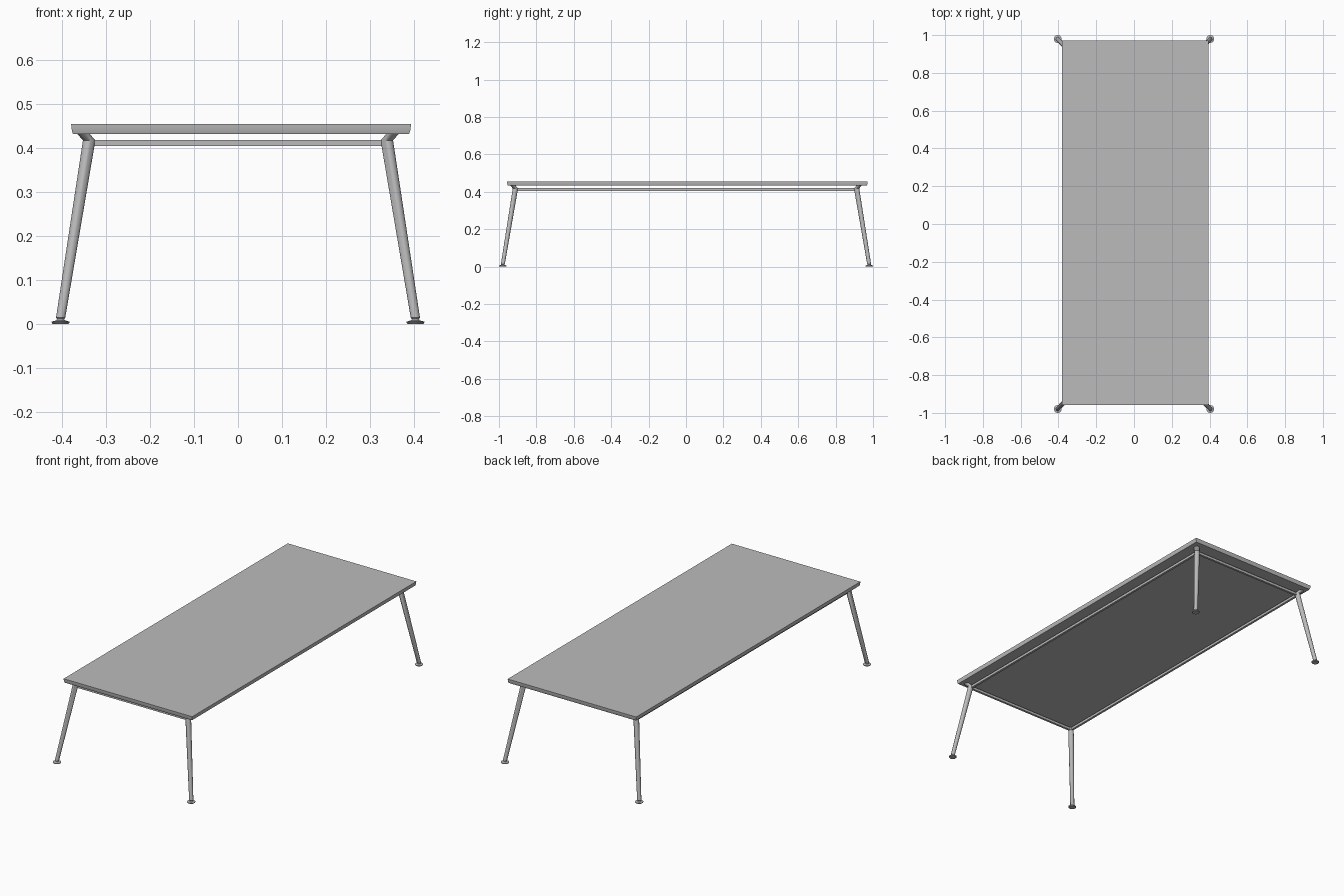
import bpy, bmesh, math

old = bpy.data.objects.get("Cube")
if old:
    bpy.data.objects.remove(old, do_unlink=True)

grey = bpy.data.materials.new("satin grey")
grey.use_nodes = True
colour = (0.5, 0.5, 0.5, 1)
grey.diffuse_color = colour
grey.node_tree.nodes["Principled BSDF"].inputs["Base Color"].default_value = colour


def loft(name, rings, smooth=False, mirror=False):
    """Skin a stack of equal-length point rings and cap both ends."""
    bm = bmesh.new()
    loops = [[bm.verts.new(p) for p in ring] for ring in rings]
    n = len(loops[0])
    for a, b in zip(loops, loops[1:]):
        for i in range(n):
            j = (i + 1) % n
            bm.faces.new((a[i], a[j], b[j], b[i]))
    bm.faces.new(loops[0][::-1])
    bm.faces.new(loops[-1])
    bmesh.ops.recalc_face_normals(bm, faces=bm.faces)
    mesh = bpy.data.meshes.new(name)
    bm.to_mesh(mesh)
    bm.free()
    mesh.materials.append(grey)
    obj = bpy.data.objects.new(name, mesh)
    bpy.context.collection.objects.link(obj)
    if smooth:
        bpy.ops.object.select_all(action="DESELECT")
        obj.select_set(True)
        bpy.context.view_layer.objects.active = obj
        bpy.ops.object.shade_smooth_by_angle(angle=math.radians(35))
    if mirror:
        mod = obj.modifiers.new("Mirror", "MIRROR")
        mod.use_axis = (True, True, False)
    return obj


def circle(x, y, z, r, n=20):
    return [(x + r * math.cos(2 * math.pi * i / n),
             y + r * math.sin(2 * math.pi * i / n), z) for i in range(n)]


def rect(cx, cy, hx, hy, z):
    return [(cx - hx, cy - hy, z), (cx + hx, cy - hy, z),
            (cx + hx, cy + hy, z), (cx - hx, cy + hy, z)]


# Tabletop with its edge curving in slightly towards the underside
profile = [(0.433, 0.004), (0.439, 0.002), (0.447, 0.0007), (0.455, 0)]
loft("tabletop", [rect(0.007, 0.007, 0.387 - i, 0.964 - i, z) for z, i in profile],
     smooth=True)

# Splayed tapering legs, bent outward at the top to carry the tabletop
loft("legs", [circle(0.404, 0.979, 0.011, 0.008),
              circle(0.404, 0.979, 0.014, 0.0105),
              circle(0.339, 0.912, 0.418, 0.0142),
              circle(0.353, 0.926, 0.434, 0.0142)], smooth=True, mirror=True)

# Levelling feet: flat disc, sloping shoulder and short stem
foot = [(0, 0.018), (0.003, 0.0205), (0.005, 0.0205), (0.008, 0.010), (0.013, 0.006)]
loft("feet", [circle(0.404, 0.9795, z, r) for z, r in foot], smooth=True, mirror=True)

# Rails linking the leg tops
for name, cx, cy, hx, hy in (("side_rails", 0.339, 0, 0.006, 0.912),
                             ("end_rails", 0, 0.912, 0.339, 0.006)):
    for side, s in (("left_or_back", 1), ("right_or_front", -1)):
        loft(f"{name}_{side}", [rect(s * cx, s * cy, hx, hy, z) for z in (0.405, 0.419)])
